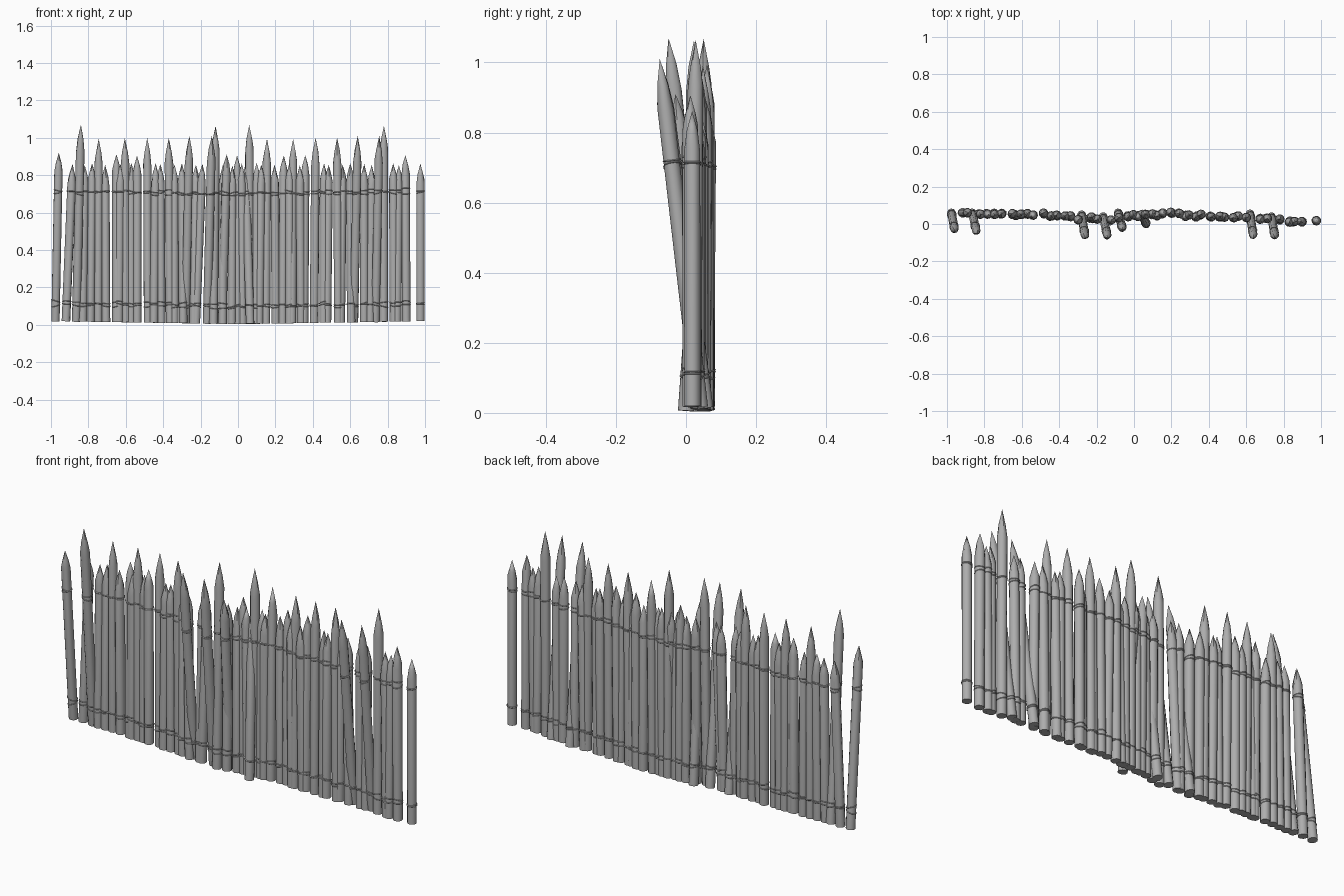
import bpy, bmesh, math, random
from mathutils import Vector

random.seed(4)
cube = bpy.data.objects.get("Cube")
if cube:
    bpy.data.objects.remove(cube, do_unlink=True)

wood = bpy.data.materials.new("grey_wood")
wood.use_nodes = True
grey = (0.42, 0.42, 0.42, 1)
wood.diffuse_color = grey
wood.node_tree.nodes["Principled BSDF"].inputs["Base Color"].default_value = grey

RADIUS = 0.023
SIDES = 10


def wall_y(x):
    """Depth of the wall line, which wanders along its length."""
    line = [(-1, .06), (-.7, .055), (-.4, .045), (-.3, .03), (-.1, .02), (0, .05),
            (.2, .055), (.5, .04), (.7, .03), (.85, .015), (1, .02)]
    for (xa, ya), (xb, yb) in zip(line, line[1:]):
        if x <= xb:
            return ya + (yb - ya) * (x - xa) / (xb - xa)
    return line[-1][1]


def finish(bm, name):
    bmesh.ops.recalc_face_normals(bm, faces=bm.faces)
    mesh = bpy.data.meshes.new(name)
    bm.to_mesh(mesh)
    bm.free()
    obj = bpy.data.objects.new(name, mesh)
    bpy.context.collection.objects.link(obj)
    mesh.materials.append(wood)
    bpy.ops.object.select_all(action='DESELECT')
    obj.select_set(True)
    bpy.context.view_layer.objects.active = obj
    bpy.ops.object.shade_smooth_by_angle(angle=math.radians(40))


def add_loft(bm, rings, closed=False):
    """Bridge a list of vertex rings with quads."""
    pairs = list(zip(rings, rings[1:]))
    if closed:
        pairs.append((rings[-1], rings[0]))
    for a, b in pairs:
        n = len(a)
        for i in range(n):
            j = (i + 1) % n
            bm.faces.new((a[i], a[j], b[j], b[i]))


def stake(name, base, tip):
    """Round pole with a carved point, and a thin binding near each end."""
    base, tip = Vector(base), Vector(tip)
    axis = tip - base
    length = axis.length
    turn = axis.to_track_quat('Z', 'Y')
    spin = random.uniform(0, math.pi)
    point = 0.14 if length > 0.95 else 0.1
    bm = bmesh.new()

    # Shaft and tapering point; the shoulder is cut unevenly
    rings = []
    for height, scale, uneven in ((0, 1, 0), (length - point, 1, 0.02),
                                  (length - point * 0.55, 0.68, 0.005)):
        ring = []
        for i in range(SIDES):
            a = spin + math.tau * i / SIDES
            r = RADIUS * scale
            z = height + random.uniform(-uneven, uneven)
            ring.append(bm.verts.new(base + turn @ Vector((r * math.cos(a), r * math.sin(a), z))))
        rings.append(ring)
    add_loft(bm, rings)
    bm.faces.new(rings[0])
    apex = bm.verts.new(tip)
    for i in range(SIDES):
        bm.faces.new((rings[-1][i], rings[-1][(i + 1) % SIDES], apex))
    finish(bm, name)

    # Rope bindings: slightly tilted thin loops
    bm = bmesh.new()
    for z in (0.09, 0.69):
        for k in range(2):
            height = z + 0.012 * k + random.uniform(-.008, .008)
            tilt = random.uniform(-.008, .008)
            loops = []
            for i in range(SIDES):
                a = spin + math.tau * i / SIDES
                loop = []
                for j in range(4):
                    b = math.tau * j / 4
                    r = RADIUS + 0.001 + 0.002 * math.cos(b)
                    p = Vector((r * math.cos(a), r * math.sin(a),
                                height + tilt * math.cos(a) + 0.002 * math.sin(b)))
                    loop.append(bm.verts.new(base + turn @ p))
                loops.append(loop)
            add_loft(bm, loops, closed=True)
    finish(bm, name + "_binding")


# Upright stakes: positions in hundredths, grouped by tip height
upright = {
    "short_stake": (0.86, (-82, -78, -71, -63, -57, -44, -41.5, -34, -30, -22.5, -8, -3, 2, 10,
                           12.5, 19.5, 27.5, 33, 46, 48.5, 56, 60, 67.5, 71.5, 83, 86, 97.5)),
    "middle_stake": (0.91, (-65, -54, -0.5, 24.5, 36, 89.5)),
    "tall_stake": (1.0, (-74.5, -60.5, -48.5, -37, 15.5, 29.5, 41.5, 53)),
    "tallest_stake": (1.07, (-12, 6, 78)),
}
for name, (top, places) in upright.items():
    for n, place in enumerate(places):
        x = place / 100
        y = wall_y(x) + random.uniform(-.006, .006)
        lean = random.uniform(-.012, .008) if abs(x) < 0.9 else 0
        bottom = 0.004 + 0.016 * abs(x)
        stake(f"{name}_{n}", (x + lean, y, bottom),
              (x, y + random.uniform(-.008, .008), top + random.uniform(-.008, .006)))

# Leaning stakes: base x, tip x, base y, tip y, tip height
leaning = [(-.976, -.958, .06, -.035, .92), (-.92, -.885, .06, .06, .86),
           (-.865, -.84, .06, -.05, 1.07), (-.28, -.26, .05, -.075, 1.01),
           (-.225, -.19, .03, .025, .86), (-.165, -.14, .04, -.075, 1.01),
           (-.085, -.06, .06, -.03, .91), (.62, .64, .055, -.075, 1.01),
           (.735, .755, .04, -.075, 1.01), (.065, .04, .0, .06, .86)]
for n, (xa, xb, ya, yb, top) in enumerate(leaning):
    stake(f"leaning_stake_{n}", (xa, ya, 0.005 + 0.015 * abs(xa)), (xb, yb, top))
